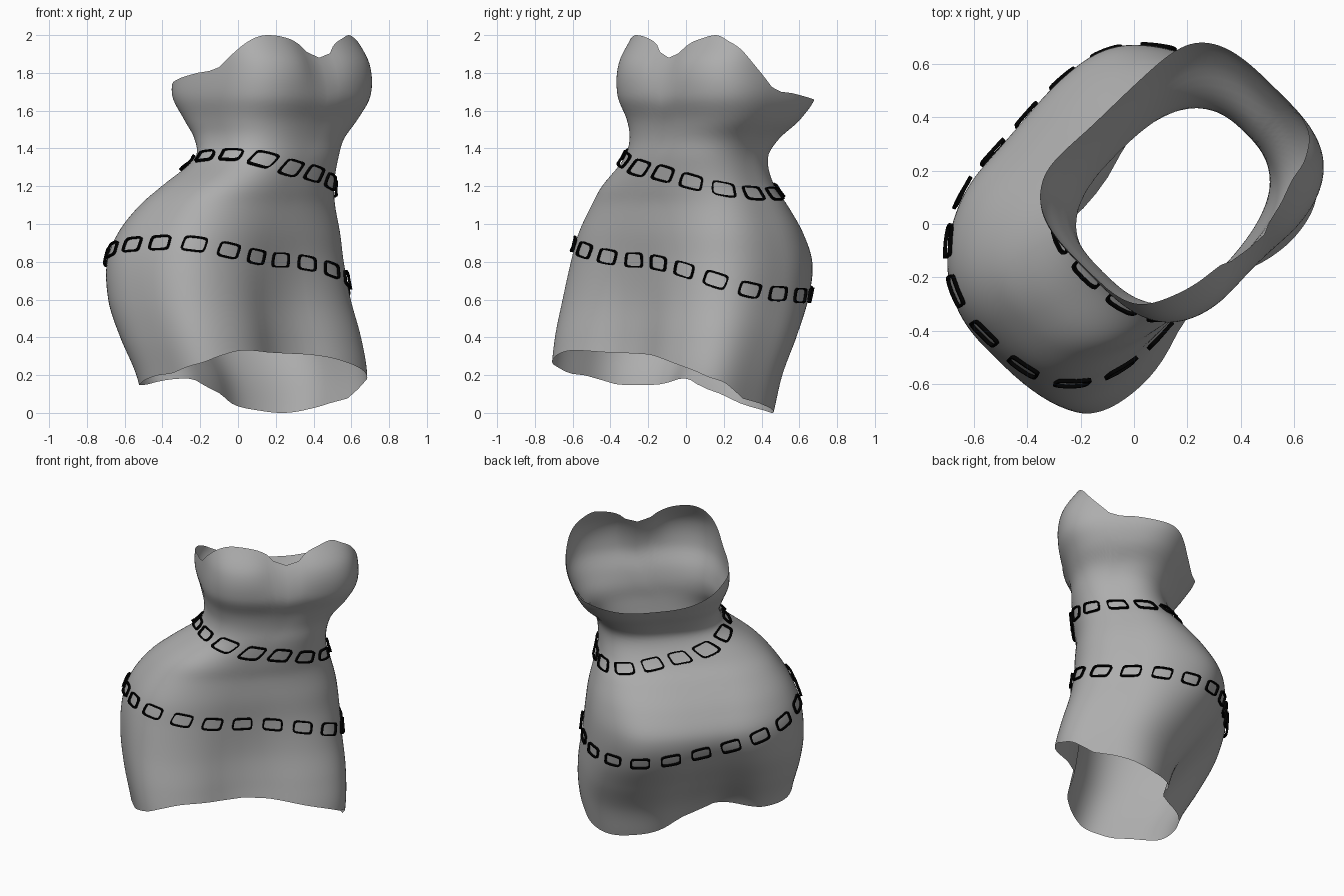
import bpy, bmesh, math
from mathutils import Vector

cube = bpy.data.objects.get("Cube")
if cube:
    bpy.data.objects.remove(cube)

SEGMENTS, LEVELS = 120, 64


def material(name, value):
    mat = bpy.data.materials.new(name)
    mat.use_nodes = True
    colour = (value, value, value, 1)
    mat.diffuse_color = colour
    mat.node_tree.nodes["Principled BSDF"].inputs["Base Color"].default_value = colour
    return mat


def smooth(keys, t):
    """Smooth curve through (position, value) keys."""
    last = len(keys) - 1
    t = min(max(t, keys[0][0]), keys[last][0])
    k = 0
    while k < last - 1 and t > keys[k + 1][0]:
        k += 1

    def slope(i):
        a, b = keys[max(i - 1, 0)], keys[min(i + 1, last)]
        return (b[1] - a[1]) / (b[0] - a[0])

    (p, a), (q, b) = keys[k], keys[k + 1]
    w = q - p
    s = (t - p) / w
    r = 1 - s
    return (a * r * r * (1 + 2 * s) + b * s * s * (3 - 2 * s)
            + w * s * r * (slope(k) * r - slope(k + 1) * s))


def around(keys):
    """Repeat keys given in degrees so that the curve closes."""
    return [(d + turn, v) for turn in (-360, 0, 360) for d, v in keys]


# Body sections: height, right side, left side, back, front
sections = [
    (0, -.65, .61, -.25, .49),
    (.2, -.68, .64, -.31, .49),
    (.4, -.71, .65, -.43, .45),
    (.6, -.72, .64, -.54, .40),
    (.8, -.70, .63, -.58, .37),
    (.95, -.65, .61, -.51, .36),
    (1.1, -.55, .57, -.39, .35),
    (1.2, -.45, .54, -.30, .36),
    (1.35, -.25, .54, -.23, .37),
    (1.45, -.21, .58, -.27, .37),
    (1.55, -.22, .67, -.34, .39),
    (1.68, -.25, .73, -.40, .44),
    (1.85, -.24, .72, -.37, .43),
    (2, -.21, .68, -.30, .33),
]
right, left, back, front = [[(row[0], row[c]) for row in sections] for c in range(1, 5)]
# How square the corners are at each height
front_square = [(0, 4), (.4, 3.8), (.9, 3.2), (1.3, 2.6), (1.7, 3.2), (2, 3.3)]
back_square = [(0, 2.8), (.4, 2.5), (.8, 2.2), (1.15, 2.7), (1.4, 2.7), (1.7, 3.7)]

# Edge heights by angle: zero is the body's left, ninety its front
rim = around([(0, 1.70), (8, 1.79), (18, 1.87), (30, 1.93), (45, 1.97), (60, 2),
              (78, 1.97), (84, 1.94), (90, 1.88), (96, 1.95), (105, 1.985),
              (122, 2), (136, 1.99), (150, 1.96), (162, 1.92), (172, 1.87),
              (180, 1.81), (200, 1.77), (225, 1.73), (270, 1.60), (315, 1.65)])
hem = around([(0, .06), (8, .11), (20, .16), (37, .19), (50, .22), (70, .265),
              (90, .315), (110, .33), (130, .30), (145, .27), (165, .24),
              (180, .20), (195, .17), (207, .15), (235, .15), (262, .18),
              (272, .11), (283, .045), (303, .01), (320, 0), (340, .02)])


def bump(value, centre, width):
    return math.exp(-((value - centre) / width) ** 2)


def ramp(z, start, end):
    s = min(max((z - start) / (end - start), 0), 1)
    return s * s * (3 - 2 * s)


def body(angle, z):
    """Point on the dress surface; the body faces diagonally."""
    angle %= 360
    r, l, b, f = (smooth(k, z) for k in (right, left, back, front))
    c, s = math.cos(math.radians(angle)), math.sin(math.radians(angle))
    power = 2 / smooth(front_square if s > 0 else back_square, z)
    u = (l + r) / 2 + (l - r) / 2 * math.copysign(abs(c) ** power, c)
    depth = math.copysign(abs(s) ** power, s)
    v = (f + b) / 2 + (f - b) / 2 * depth
    if s > 0:
        # Cleft of the bust and dip between the thighs
        v -= .05 * depth * bump(u, .22, .13) * ramp(z, 1.6, 1.9)
        v -= .10 * depth * bump(u, -.02, .24) * ramp(z, 1.1, .25)
    else:
        # Groove and left swell of the seat
        groove = (.02 + .10 * ramp(z, .8, .15)) * ramp(z, 1.3, .9)
        v += groove * bump(angle, 264, 15)
        v -= .045 * bump(angle, 310, 22) * bump(z, .75, .25)
    return Vector((u + v, u - v, 0)) * math.sqrt(.5) + Vector((0, 0, z))


def outward(angle, z):
    tangent = body(angle + 1, z) - body(angle - 1, z)
    up = body(angle, z + .01) - body(angle, z - .01)
    return up.cross(tangent).normalized()


def finish(name, bm, mat):
    mesh = bpy.data.meshes.new(name)
    bm.to_mesh(mesh)
    bm.free()
    mesh.materials.append(mat)
    obj = bpy.data.objects.new(name, mesh)
    bpy.context.collection.objects.link(obj)
    bpy.ops.object.select_all(action="DESELECT")
    obj.select_set(True)
    bpy.context.view_layer.objects.active = obj
    bpy.ops.object.shade_smooth_by_angle(angle=math.radians(50))


def skin(bm, loops, closed=False):
    """Join neighbouring closed loops with quads."""
    pairs = list(zip(loops, loops[1:]))
    if closed:
        pairs.append((loops[-1], loops[0]))
    for low, high in pairs:
        n = len(low)
        for i in range(n):
            j = (i + 1) % n
            bm.faces.new((low[i], high[i], high[j], low[j]))


# Dress: one open sheet from hem to rim
grey = material("dress grey", .42)
black = material("trim black", 0)
angles = [360 * i / SEGMENTS for i in range(SEGMENTS)]
edges = [(smooth(hem, a), smooth(rim, a)) for a in angles]
bm = bmesh.new()
loops = []
for level in range(LEVELS + 1):
    t = level / LEVELS
    loops.append([bm.verts.new(body(a, lo + (hi - lo) * t))
                  for a, (lo, hi) in zip(angles, edges)])
skin(bm, loops)
finish("dress", bm, grey)


# Belts: rows of rounded link frames that follow the surface
def belt(name, count, phase, height, side_tilt, front_tilt):
    def level(angle):
        a = math.radians(angle)
        return height - side_tilt * math.cos(a) + front_tilt * math.sin(a)

    # Even spacing by walking along the belt line
    walk = [(0, 0)]
    previous = body(0, level(0))
    for a in range(1, 361):
        point = body(a, level(a))
        walk.append((walk[-1][0] + (point - previous).length, a))
        previous = point
    total = walk[-1][0]

    def angle_at(distance):
        distance %= total
        for (d, a), (e, b) in zip(walk, walk[1:]):
            if distance <= e:
                return a + (b - a) * (distance - d) / (e - d)
        return 360

    def loop(bm, centre, half_width, half_height, lift):
        rise = level(angle_at(centre + .05)) - level(angle_at(centre - .05))
        slope = rise / .1
        middle = angle_at(centre)
        steep = outward(middle, level(middle)).xy.length
        verts = []
        for i in range(24):
            t = math.tau * i / 24
            c, s = math.cos(t), math.sin(t)
            across = half_width * math.copysign(abs(c) ** .4, c)
            up = half_height * math.copysign(abs(s) ** .4, s)
            a = angle_at(centre + across - slope * up)
            z = level(angle_at(centre + across)) + up * steep
            verts.append(bm.verts.new(body(a, z) + outward(a, z) * lift))
        return verts

    bm = bmesh.new()
    for k in range(count):
        centre = total * (k + phase) / count
        rings = [loop(bm, centre, .062 - inset, .04 - inset, lift)
                 for inset, lift in ((0, .006), (0, .02), (.008, .02), (.008, .006))]
        skin(bm, rings, closed=True)
    bmesh.ops.recalc_face_normals(bm, faces=bm.faces)
    finish(name, bm, black)


belt("waist_belt", 14, .25, 1.26, .10, .025)
belt("hip_belt", 20, .2, .76, .13, .05)
